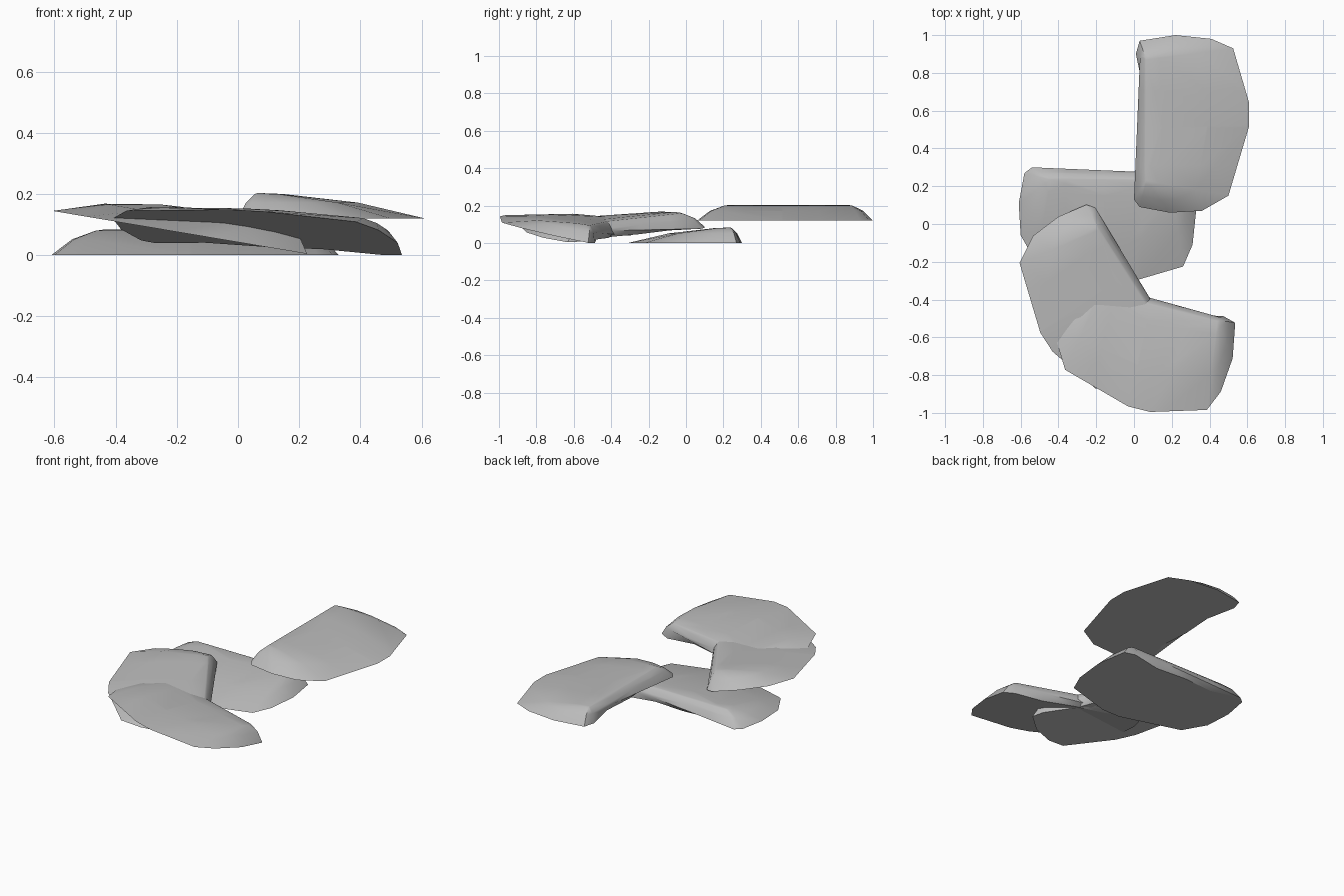
import bpy, bmesh, math
from mathutils import Matrix, Vector

cube = bpy.data.objects.get("Cube")
if cube:
    bpy.data.objects.remove(cube, do_unlink=True)

grey = bpy.data.materials.new("light_grey")
grey.use_nodes = True
grey.diffuse_color = (0.5, 0.5, 0.5, 1)
grey.node_tree.nodes["Principled BSDF"].inputs["Base Color"].default_value = (0.5, 0.5, 0.5, 1)

# One slice: straight thick side along +x, curved thin rim towards -y
OUTLINE = [(0.07, 0), (0.03, -0.03), (0, -0.19), (0.01, -0.36), (0.09, -0.5), (0.46, -0.61),
           (0.58, -0.61), (0.87, -0.525), (0.92, -0.41), (0.94, -0.22), (0.91, -0.03),
           (0.84, -0.01)]
RIDGE_START, RIDGE_END, RIDGE_Y, HEIGHT = 0.17, 0.81, -0.065, 0.083


def slice_mesh():
    bm = bmesh.new()
    # rim, swelling and ridge levels: (fraction towards ridge, fraction of height)
    for f, h in ((0, 0), (0.4, 0.62), (0.85, 0.96), (1, 1)):
        for x, y in OUTLINE:
            ridge = Vector((min(max(x, RIDGE_START), RIDGE_END), RIDGE_Y, HEIGHT * h))
            p = Vector((x, y, HEIGHT * h)).lerp(ridge, f)
            bm.verts.new(p)
    bmesh.ops.remove_doubles(bm, verts=bm.verts, dist=0.002)
    hull = bmesh.ops.convex_hull(bm, input=bm.verts)
    loose = {v for v in hull["geom_interior"] + hull["geom_unused"]
             if isinstance(v, bmesh.types.BMVert)}
    bmesh.ops.delete(bm, geom=list(loose), context='VERTS')
    # undercut the foot of the straight side
    for x, depth in ((0.25, 0.05), (0.45, 0.07), (0.65, 0.05)):
        bmesh.ops.bisect_plane(bm, geom=bm.verts[:] + bm.edges[:] + bm.faces[:],
                               plane_co=(x, 0, 0), plane_no=(1, 0, 0))
        for v in bm.verts:
            if abs(v.co.x - x) < 0.001 and v.co.z < 0.001 and v.co.y > -0.03:
                v.co.y = -depth
    bmesh.ops.recalc_face_normals(bm, faces=bm.faces)
    mesh = bpy.data.meshes.new("slice")
    bm.to_mesh(mesh)
    bm.free()
    mesh.materials.append(grey)
    return mesh


def place(name, location, heading, slope=(0, 0)):
    """Turn a slice to its heading and lay it on a plane of the given slope."""
    up = Vector((-slope[0], -slope[1], 1)).normalized()
    turn = math.radians(heading)
    along = Vector((math.cos(turn), math.sin(turn), 0))
    along.z = along.x * slope[0] + along.y * slope[1]
    along.normalize()
    obj = bpy.data.objects.new(name, mesh)
    bpy.context.collection.objects.link(obj)
    axes = Matrix((along, up.cross(along), up)).transposed()
    obj.matrix_world = Matrix.Translation(location) @ axes.to_4x4()
    return obj


mesh = slice_mesh()
# Flat slice underneath, raised one behind, and two leaning ones in front
bottom = place("bottom_slice", (-0.61, 0.3, 0), 0)
place("back_slice", (0, 0.06, 0.12), 90)
place("left_slice", (-0.243, 0.144, 0.083), -57, (-0.1685, 0))
place("front_slice", (-0.339, -0.275, 0.043), -14, (-0.105, -0.2))

bpy.ops.object.select_all(action='DESELECT')
bottom.select_set(True)
bpy.context.view_layer.objects.active = bottom
bpy.ops.object.shade_smooth_by_angle(angle=math.radians(40))
